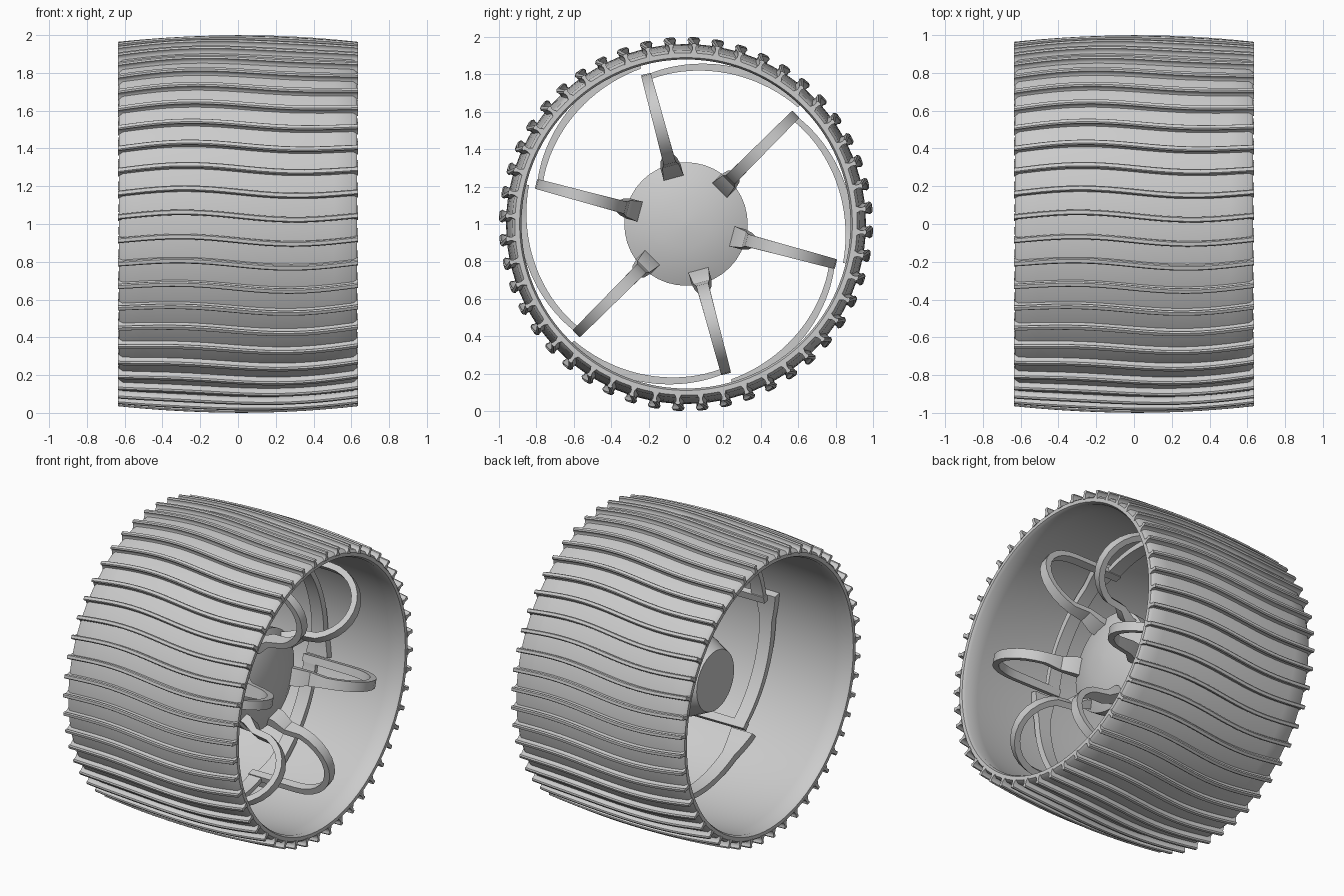
import bpy, bmesh, math
from math import sin, cos, pi, radians
from mathutils import Vector

if "Cube" in bpy.data.objects:
    bpy.data.objects.remove(bpy.data.objects["Cube"])


def finish(name, bm, angle=35):
    bmesh.ops.recalc_face_normals(bm, faces=bm.faces)
    me = bpy.data.meshes.new(name)
    bm.to_mesh(me)
    bm.free()
    ob = bpy.data.objects.new(name, me)
    bpy.context.collection.objects.link(ob)
    bpy.ops.object.select_all(action='DESELECT')
    ob.select_set(True)
    bpy.context.view_layer.objects.active = ob
    bpy.ops.object.shade_smooth_by_angle(angle=radians(angle))
    return ob


def polar(x, r, a):
    """Point at radius r and angle a around the wheel axle (z centre = 1)."""
    return Vector((x, r * cos(a), 1 + r * sin(a)))


def loft(bm, sections, closed=False):
    """Skin a list of equal-length point loops."""
    rings = [[bm.verts.new(p) for p in s] for s in sections]
    n = len(rings[0])
    pairs = list(zip(rings, rings[1:]))
    if closed:
        pairs.append((rings[-1], rings[0]))
    for a, b in pairs:
        for i in range(n):
            j = (i + 1) % n
            bm.faces.new((a[i], a[j], b[j], b[i]))
    if not closed:
        bm.faces.new(rings[0])
        bm.faces.new(rings[-1])


def lathe(bm, profile, seg, closed):
    loft(bm, [[polar(x, r, 2 * pi * i / seg) for i in range(seg)]
              for x, r in profile], closed)


HALF = 0.635


def crown(x):
    """Barrel-shaped drop towards the wheel edges."""
    return 0.035 * (x / HALF) ** 2


# Barrel skin with small edge bevels
xs = [-0.61 + 1.22 * i / 12 for i in range(13)]
outer = [(x, 0.962 - crown(x)) for x in xs]
inner = [(x, 0.912 - crown(x)) for x in reversed(xs)]
bm = bmesh.new()
lathe(bm, outer + [(0.63, 0.915), (0.63, 0.89)] + inner
      + [(-0.63, 0.89), (-0.63, 0.915)], 96, True)
finish("wheel_skin", bm)

# Wavy tread ridges: narrow neck with a wider tip
ridge = [(-0.022, 0.945), (-0.010, 0.968), (-0.010, 0.983), (-0.015, 0.992), (-0.009, 1.0),
         (0.009, 1.0), (0.015, 0.992), (0.010, 0.983), (0.010, 0.968), (0.022, 0.945)]
bm = bmesh.new()
for k in range(48):
    base = pi / 2 - 0.043 + 2 * pi * k / 48
    secs = []
    for i in range(19):
        x = -HALF + 2 * HALF * i / 18
        mid = base + 0.02 * sin(pi * x / 0.6)
        secs.append([polar(x, r - crown(x), mid + t) for t, r in ridge])
    loft(bm, secs)
finish("tread_ridges", bm, 30)

# Tapered hub
bm = bmesh.new()
lathe(bm, [(-0.22, 0.2), (-0.1, 0.255), (0.02, 0.3), (0.12, 0.325), (0.19, 0.33),
           (0.225, 0.25), (0.25, 0.13), (0.26, 0.02)], 40, False)
finish("hub", bm, 40)

# Curved spokes: C-shaped straps bulging outwards, from hub to the ring straps
path = [(0.27, 0.16), (0.29, 0.24), (0.34, 0.31)]
path += [(0.57 - 0.24 * cos(t), 0.30 + 0.28 * sin(t))
         for t in [pi * i / 14 for i in range(2, 15)]]
path += [(0.81, 0.2), (0.81, 0.1), (0.81, 0.0), (0.81, -0.05)]
spokes, straps = bmesh.new(), bmesh.new()
for k in range(6):
    a = radians(45 + 60 * k)
    radial = Vector((0, cos(a), sin(a)))
    side = Vector((0, -sin(a), cos(a)))
    secs = []
    for i, (r, x) in enumerate(path):
        p0, p1 = path[max(i - 1, 0)], path[min(i + 1, len(path) - 1)]
        d = Vector((p1[0] - p0[0], p1[1] - p0[1])).normalized()
        nrm = radial * -d.y + Vector((d.x, 0, 0))
        w = (0.055, 0.055, 0.044)[i] if i < 3 else 0.035 - 0.012 * i / len(path)
        th = 0.03 if i < 2 else 0.02
        c = polar(x, r, a)
        secs.append([c + side * u * w + nrm * v * th
                     for u, v in ((-1, -1), (1, -1), (1, 1), (-1, 1))])
    loft(spokes, secs)

    # Strap sweeping round from the spoke end to the barrel, widening at its foot
    secs = []
    for i in range(21):
        t = i / 20
        b = a - radians(60) * t + 0.02
        r = 0.805 + 0.085 * t ** 0.8
        w = 0.045 + 0.035 * max(0, (t - 0.8) / 0.2)
        h = 0.015 + 0.01 * t
        secs.append([polar(u * w, r + v * h, b)
                     for u, v in ((-1, -1), (1, -1), (1, 1), (-1, 1))])
    loft(straps, secs)
finish("spokes", spokes)
finish("ring_straps", straps)
